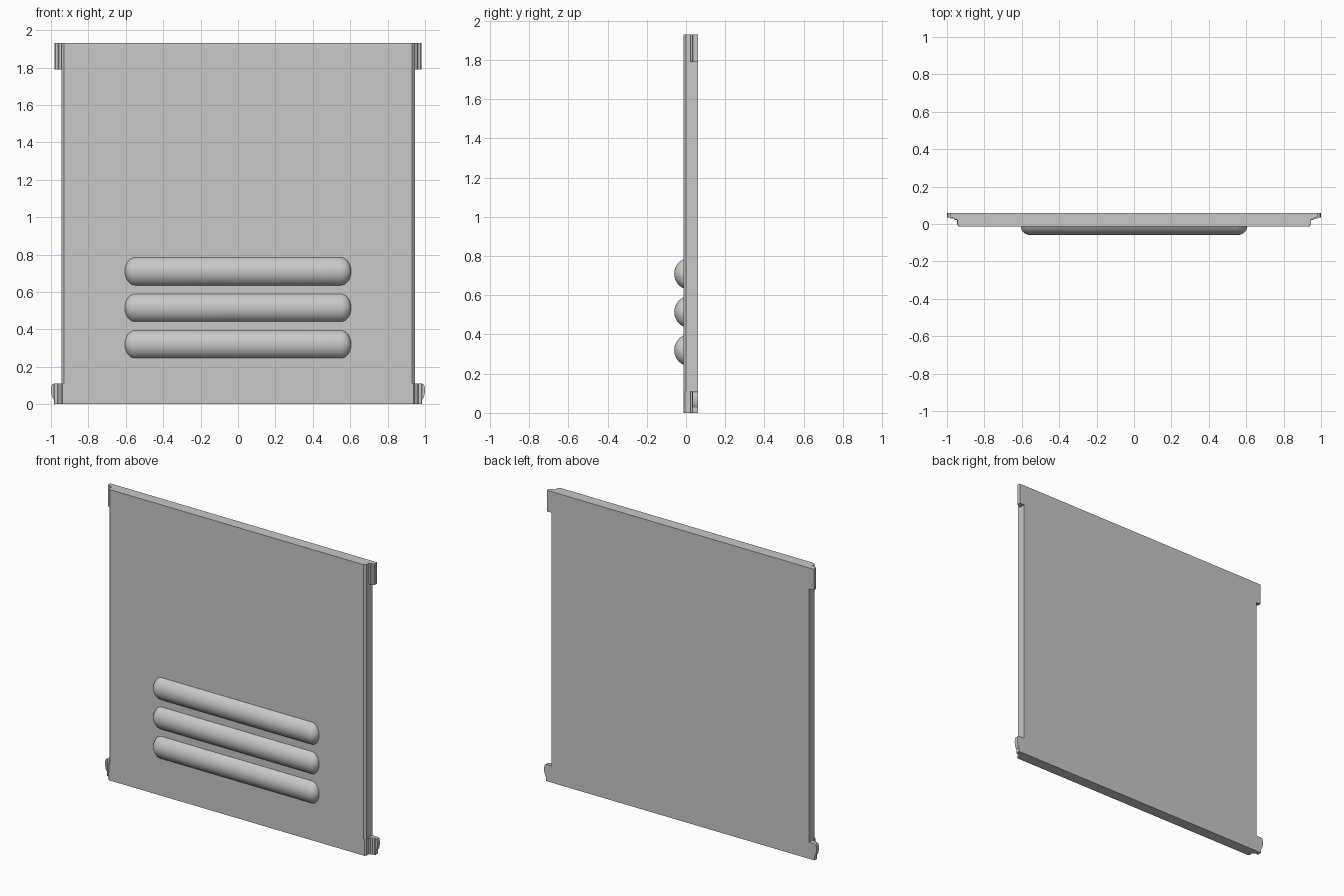
import bpy, bmesh, math
from mathutils import Vector

cube = bpy.data.objects.get("Cube")
if cube:
    bpy.data.objects.remove(cube, do_unlink=True)

GREY = (0.58, 0.58, 0.58, 1)
steel = bpy.data.materials.new("grey_metal")
steel.use_nodes = True
steel.diffuse_color = GREY
steel.node_tree.nodes["Principled BSDF"].inputs["Base Color"].default_value = GREY


def finish(name, bm, smooth=False):
    bmesh.ops.recalc_face_normals(bm, faces=bm.faces)
    mesh = bpy.data.meshes.new(name)
    bm.to_mesh(mesh)
    bm.free()
    mesh.materials.append(steel)
    obj = bpy.data.objects.new(name, mesh)
    bpy.context.collection.objects.link(obj)
    if smooth:
        bpy.ops.object.select_all(action='DESELECT')
        obj.select_set(True)
        bpy.context.view_layer.objects.active = obj
        bpy.ops.object.shade_smooth_by_angle(angle=math.radians(35))
    return obj


def extrude(name, points, direction, smooth=False):
    """Closed profile of 3D points pushed along a direction."""
    bm = bmesh.new()
    face = bm.faces.new([bm.verts.new(p) for p in points])
    moved = bmesh.ops.extrude_face_region(bm, geom=[face])["geom"]
    verts = [v for v in moved if isinstance(v, bmesh.types.BMVert)]
    bmesh.ops.translate(bm, verts=verts, vec=Vector(direction))
    return finish(name, bm, smooth)


def upright(name, outline, z0, z1, smooth=False):
    return extrude(name, [(x, y, z0) for x, y in outline], (0, 0, z1 - z0), smooth)


HEIGHT, FRONT, BACK, HALF = 1.93, -0.014, 0.06, 0.945

# Main panel with bevelled front side edges
half_outline = [(HALF, BACK), (HALF, 0.0), (0.93, FRONT)]
upright("door_panel",
        half_outline + [(-x, y) for x, y in reversed(half_outline)], 0, HEIGHT)

# Mounting tabs and corner pieces on both sides
for side, s in (("left", 1), ("right", -1)):
    tab = [(0.944, BACK), (0.98, BACK), (0.98, 0.036), (0.975, 0.031),
           (0.962, 0.031), (0.957, 0.024), (0.944, 0.024)]
    upright(side + "_top_tab", [(s * x, y) for x, y in tab], 1.79, HEIGHT, True)

    corner = [(0.944, 0.022), (0.947, 0.022), (0.947, -0.004),
              (0.938, FRONT), (0.931, FRONT)]
    upright(side + "_bottom_corner", [(s * x, y) for x, y in corner], 0, 0.11)

    foot = [(0.944, BACK), (0.985, BACK), (0.985, 0.034), (0.98, 0.03),
            (0.965, 0.03), (0.958, 0.022), (0.944, 0.022)]
    upright(side + "_bottom_tab", [(s * x, y) for x, y in foot], 0, 0.11, True)

    # Rounded outer lip of the bottom tab
    lip = [(0.984, 0.025), (0.992, 0.035), (0.997, 0.05), (1.0, 0.07),
           (0.998, 0.095), (0.994, 0.106), (0.984, 0.11)]
    extrude(side + "_bottom_lip", [(s * x, 0.034, z) for x, z in lip],
            (0, BACK - 0.034, 0), True)


def louver(name, z_mid, half_len=0.605, half_h=0.074, depth=0.046, cap=0.055):
    """Half-round raised bar whose ends taper along an ellipse."""
    bm = bmesh.new()
    steps, arc = 10, 20
    ends = [(half_len - cap + cap * math.sin(a), max(math.cos(a), 0.02))
            for a in (i * math.pi / 2 / steps for i in range(steps + 1))]
    stations = [(-x, k) for x, k in reversed(ends)] + ends
    radius = (half_h ** 2 + depth ** 2) / (2 * depth)
    spread = math.asin(half_h / radius)
    rings = []
    for x, k in stations:
        ring = []
        for j in range(arc + 1):
            a = spread * (2 * j / arc - 1)
            rise = radius * math.cos(a) - (radius - depth)
            ring.append(bm.verts.new((x, FRONT - k * rise,
                                      z_mid + k * radius * math.sin(a))))
        rings.append(ring)
    for r0, r1 in zip(rings, rings[1:]):
        for j in range(arc):
            bm.faces.new((r0[j], r0[j + 1], r1[j + 1], r1[j]))
    for ring in (rings[0], rings[-1]):
        bm.faces.new(ring)
    finish(name, bm, True)


# Three raised louvers on the lower front
for i, place in enumerate(("bottom", "middle", "top")):
    louver(place + "_louver", 0.32 + i * 0.195)
